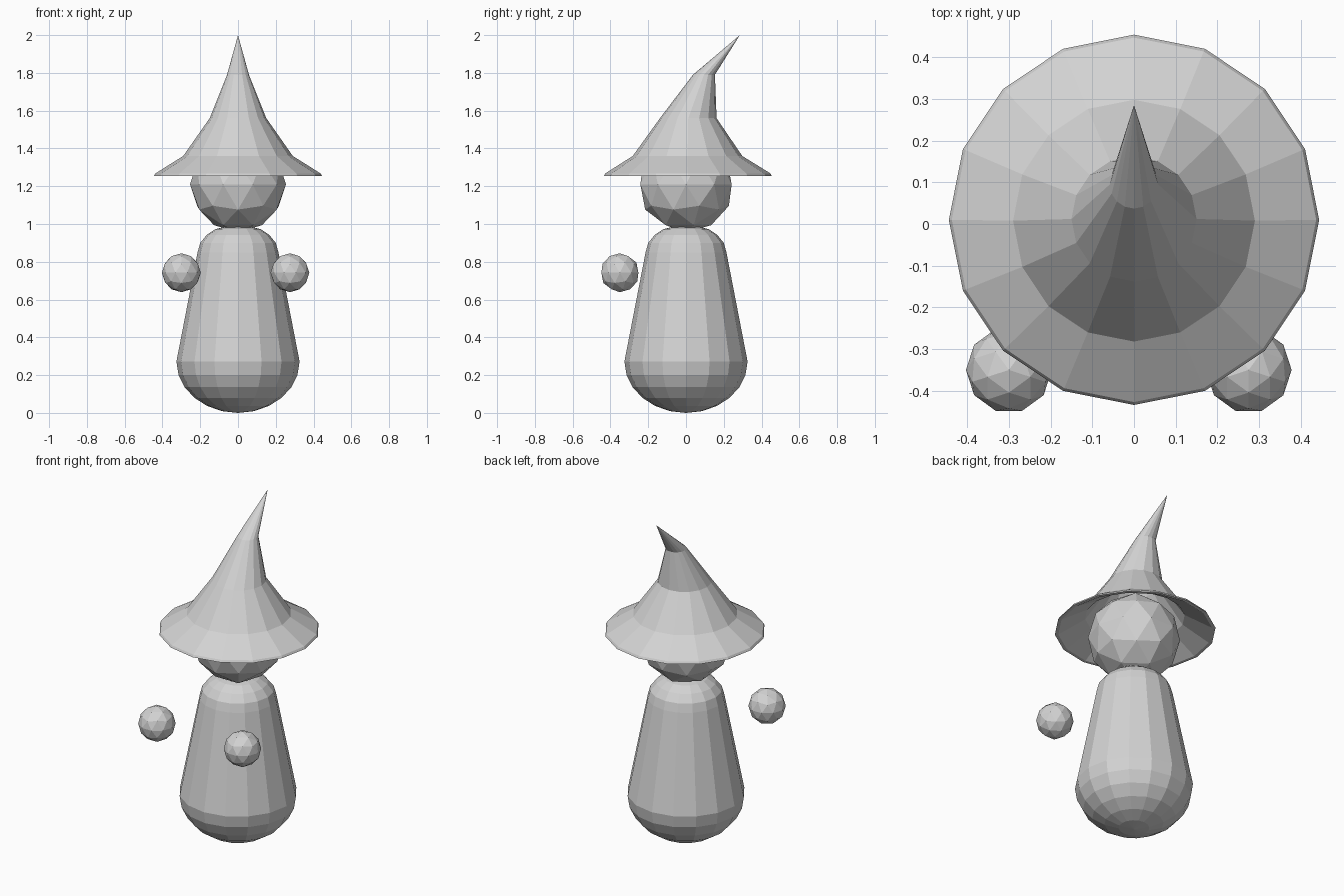
import bpy, bmesh, math
from mathutils import Vector

if "Cube" in bpy.data.objects:
    bpy.data.objects.remove(bpy.data.objects["Cube"], do_unlink=True)

SIDES = 16

grey = bpy.data.materials.new("plain_grey")
grey.use_nodes = True
colour = (0.65, 0.65, 0.65, 1)
grey.diffuse_color = colour
grey.node_tree.nodes["Principled BSDF"].inputs["Base Color"].default_value = colour


def finish(name, bm):
    """Turn a bmesh into a flat shaded object."""
    bmesh.ops.recalc_face_normals(bm, faces=bm.faces)
    mesh = bpy.data.meshes.new(name)
    bm.to_mesh(mesh)
    bm.free()
    mesh.materials.append(grey)
    obj = bpy.data.objects.new(name, mesh)
    bpy.context.collection.objects.link(obj)
    return obj


def loft(name, rings):
    """Join rings given as (radius, y offset, height); radius 0 is a point."""
    bm = bmesh.new()
    loops = []
    for r, y, z in rings:
        if r == 0:
            loops.append([bm.verts.new((0, y, z))] * SIDES)
        else:
            turns = [math.tau * i / SIDES for i in range(SIDES)]
            loops.append([bm.verts.new((r * math.cos(a), y + r * math.sin(a), z))
                          for a in turns])
    for low, high in zip(loops, loops[1:]):
        for i in range(SIDES):
            j = (i + 1) % SIDES
            corners = dict.fromkeys((low[i], low[j], high[j], high[i]))
            bm.faces.new(list(corners))
    return finish(name, bm)


def ball(name, radius, centre):
    """Faceted ball, turned so that one side vertex points along x."""
    bm = bmesh.new()
    bmesh.ops.create_icosphere(bm, subdivisions=2, radius=radius)
    obj = finish(name, bm)
    obj.location = Vector(centre)
    obj.rotation_euler.z = -math.pi / 2
    return obj


# Body: rounded bowl, tapering wall, domed shoulders
bowl = []
for step in range(7):
    a = math.radians(90 - 15 * step)
    r = 0 if step == 0 else 0.326 * math.cos(a)
    bowl.append((r, 0, 0.272 * (1 - math.sin(a))))
shoulders = [(0.214, 0, 0.85), (0.2, 0, 0.9), (0.165, 0, 0.943),
             (0.12, 0, 0.973), (0.07, 0, 0.985), (0, 0, 0.987)]
loft("body", bowl + shoulders)

# Head and floating hands
ball("head", 0.254, (0, 0, 1.21))
ball("right_hand", 0.103, (-0.3, -0.35, 0.742))
ball("left_hand", 0.103, (0.275, -0.35, 0.742))

# Hollow hat: inner lining up to its tip, then the outside from brim to bent tip
lining = [(0, 0.23, 1.93), (0.045, 0.093, 1.775), (0.135, 0.01, 1.545),
          (0.275, 0.008, 1.345), (0.425, 0.01, 1.255)]
outside = [(0.444, 0.01, 1.255), (0.437, 0.01, 1.268), (0.29, 0.008, 1.36),
           (0.15, 0.012, 1.56), (0.058, 0.095, 1.79), (0, 0.285, 2.0)]
loft("hat", lining + outside)
